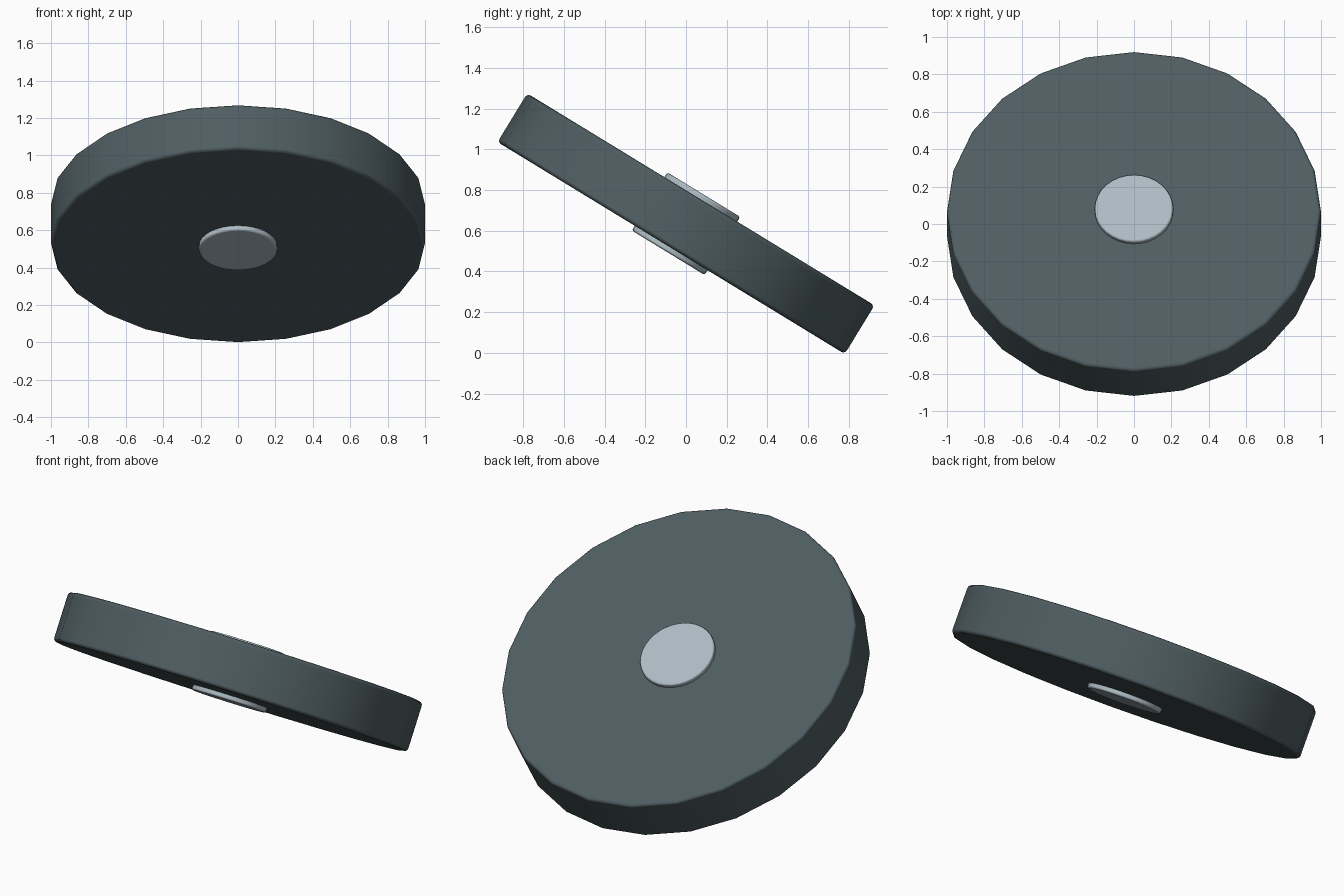
import bpy
import math
from mathutils import Matrix

cube = bpy.data.objects.get("Cube")
if cube:
    bpy.data.objects.remove(cube, do_unlink=True)


def make_material(name, rgb):
    mat = bpy.data.materials.new(name)
    mat.use_nodes = True
    mat.diffuse_color = (*rgb, 1)
    mat.node_tree.nodes["Principled BSDF"].inputs["Base Color"].default_value = (*rgb, 1)
    return mat


slate = make_material("dark slate", (0.078, 0.110, 0.120))
steel = make_material("pale steel", (0.42, 0.50, 0.55))

# Everything shares one axle, tipped towards the back
TILT = Matrix.Translation((0, 0, 0.635)) @ Matrix.Rotation(math.radians(-31.4), 4, 'X')


def disc(name, sides, radius, thickness, bevel, mat):
    bpy.ops.mesh.primitive_cylinder_add(vertices=sides, radius=radius, depth=thickness)
    ob = bpy.context.object
    ob.name = name
    ob.matrix_world = TILT
    ob.data.materials.append(mat)
    bpy.ops.object.shade_smooth_by_angle(angle=math.radians(40))
    # Softened rims
    mod = ob.modifiers.new("soft_rim", 'BEVEL')
    mod.width = bevel
    mod.segments = 3
    mod.limit_method = 'ANGLE'
    mod.angle_limit = math.radians(40)
    mod.harden_normals = True
    return ob


# Wheel body, and a hub running through it that shows on both faces
disc("wheel", 24, 1.0, 0.28, 0.02, slate)
disc("hub", 32, 0.21, 0.335, 0.012, steel)
